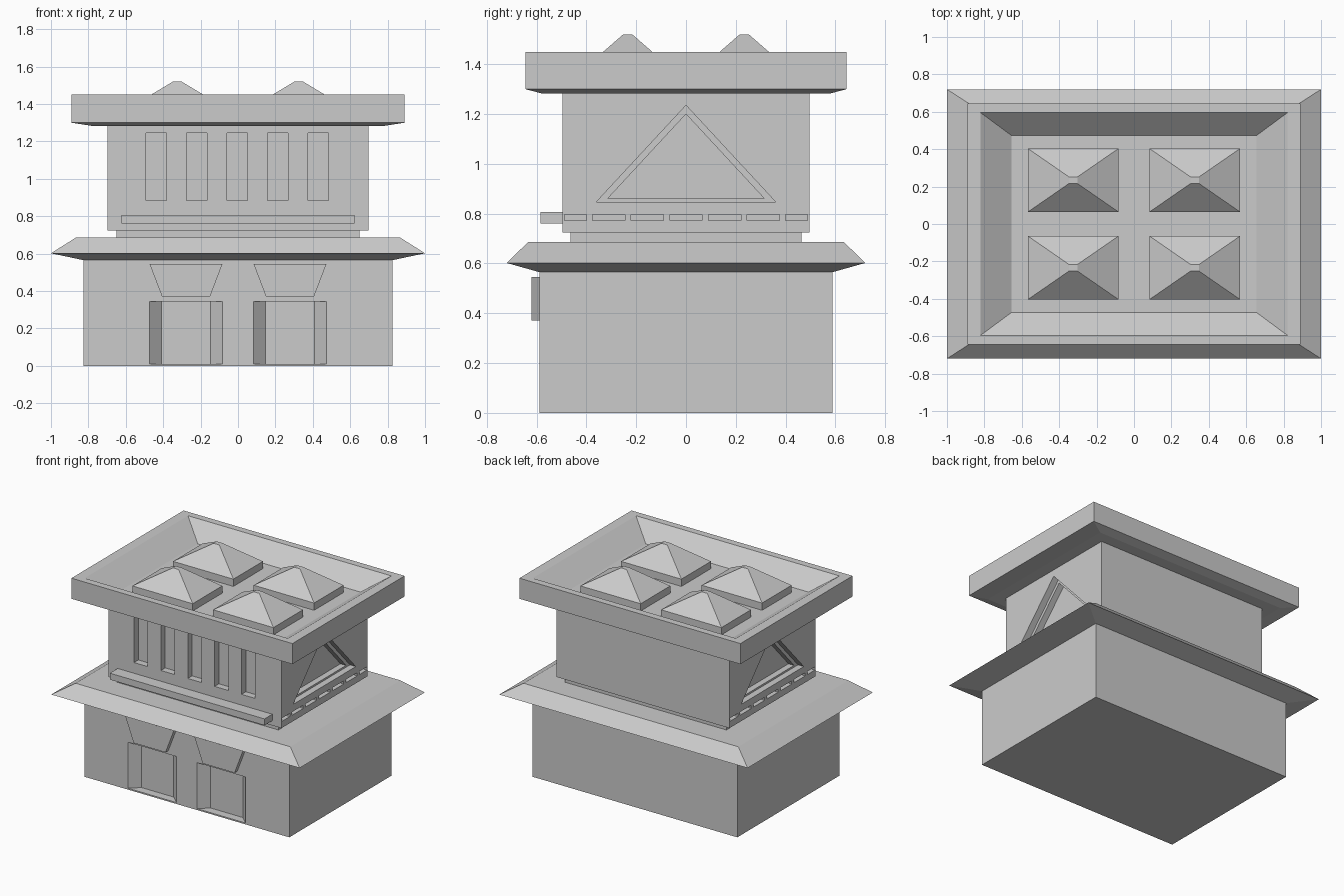
import bpy
import bmesh

if "Cube" in bpy.data.objects:
    bpy.data.objects.remove(bpy.data.objects["Cube"])


def loft(name, groups):
    """Each group is a list of matching point rings, joined and capped at both ends."""
    bm = bmesh.new()
    for rings in groups:
        vr = [[bm.verts.new(p) for p in ring] for ring in rings]
        n = len(vr[0])
        bm.faces.new(vr[0])
        bm.faces.new(vr[-1])
        for a, b in zip(vr, vr[1:]):
            for i in range(n):
                j = (i + 1) % n
                bm.faces.new((a[i], a[j], b[j], b[i]))
    bmesh.ops.recalc_face_normals(bm, faces=bm.faces)
    mesh = bpy.data.meshes.new(name)
    bm.to_mesh(mesh)
    bm.free()
    obj = bpy.data.objects.new(name, mesh)
    bpy.context.collection.objects.link(obj)
    return obj


def rect(hx, hy, z, cx=0, cy=0):
    return [(cx - hx, cy - hy, z), (cx + hx, cy - hy, z),
            (cx + hx, cy + hy, z), (cx - hx, cy + hy, z)]


def box(x0, x1, y0, y1, z0, z1):
    cx, cy, hx, hy = (x0 + x1) / 2, (y0 + y1) / 2, (x1 - x0) / 2, (y1 - y0) / 2
    return [rect(hx, hy, z0, cx, cy), rect(hx, hy, z1, cx, cy)]


def cut(target, groups):
    cutter = loft(target.name + "_cutter", groups)
    cutter.hide_render = True
    mod = target.modifiers.new("recess", 'BOOLEAN')
    mod.operation = 'DIFFERENCE'
    mod.solver = 'EXACT'
    mod.object = cutter
    bpy.context.view_layer.objects.active = target
    bpy.ops.object.modifier_apply(modifier=mod.name)
    bpy.data.objects.remove(cutter)


# Ground storey with two splayed door recesses
base = loft("ground_storey", [[rect(0.825, 0.588, 0), rect(0.825, 0.588, 0.57)]])
doors = []
for cx in (-0.278, 0.278):
    rings = []
    for z in (0.01, 0.345):
        rings.append([(cx - 0.195, -0.65, z), (cx + 0.195, -0.65, z),
                      (cx + 0.195, -0.588, z), (cx + 0.13, -0.528, z),
                      (cx - 0.13, -0.528, z), (cx - 0.195, -0.588, z)])
    doors.append(rings)
cut(base, doors)

# Tapered lintels above the doors
for side, cx in (("left", -0.278), ("right", 0.278)):
    loft("door_lintel_" + side, [[
        [(cx - 0.195, y, 0.545), (cx + 0.195, y, 0.545),
         (cx + 0.128, y, 0.37), (cx - 0.128, y, 0.37)] for y in (-0.62, -0.58)]])

# Skirt roof and the narrow neck on it
loft("skirt_roof", [[rect(0.825, 0.588, 0.565), rect(1.0, 0.72, 0.602),
                     rect(0.865, 0.633, 0.687)]])
loft("neck", [[rect(0.65, 0.463, 0.68), rect(0.65, 0.463, 0.73)]])

# Upper storey: front windows, side slots, stepped side triangles
upper = loft("upper_storey", [[rect(0.697, 0.495, 0.725), rect(0.697, 0.495, 1.285)]])
recesses = []
for i in range(5):
    cx = -0.003 + (i - 2) * 0.2165
    recesses.append(box(cx - 0.055, cx + 0.055, -0.55, -0.445, 0.885, 1.245))
for s in (-1, 1):
    for i in range(7):
        y0, y1 = (i - 3) * 0.155 - 0.065, (i - 3) * 0.155 + 0.065
        x0, x1 = sorted((s * 0.665, s * 0.75))
        recesses.append(box(x0, x1, max(y0, -0.487), min(y1, 0.487), 0.773, 0.796))
    outer, inner = (0.36, 0.847, 1.235), (0.315, 0.86, 1.2)
    recesses.append([[(s * x, -w, z0), (s * x, w, z0), (s * x, 0, z1)]
                     for x, (w, z0, z1) in ((0.75, outer), (0.65, outer),
                                            (0.65, inner), (0.605, inner))])
cut(upper, recesses)

# Front ledge under the windows
loft("front_ledge", [box(-0.623, 0.623, -0.585, -0.48, 0.76, 0.807)])

# Top cornice with a sunken roof tray
loft("cornice", [[rect(0.78, 0.58, 1.283), rect(0.89, 0.645, 1.3), rect(0.89, 0.645, 1.45),
                  rect(0.82, 0.595, 1.45), rect(0.655, 0.473, 1.335)]])

# Four skylights with hipped caps
for i, (sx, sy) in enumerate(((-1, -1), (1, -1), (-1, 1), (1, 1))):
    cx, cy = sx * 0.325, sy * 0.234
    loft("skylight_%d" % (i + 1), [[rect(0.243, 0.17, 1.325, cx, cy),
                                    rect(0.243, 0.17, 1.388, cx, cy),
                                    rect(0.023, 0.018, 1.52, cx, cy)]])
